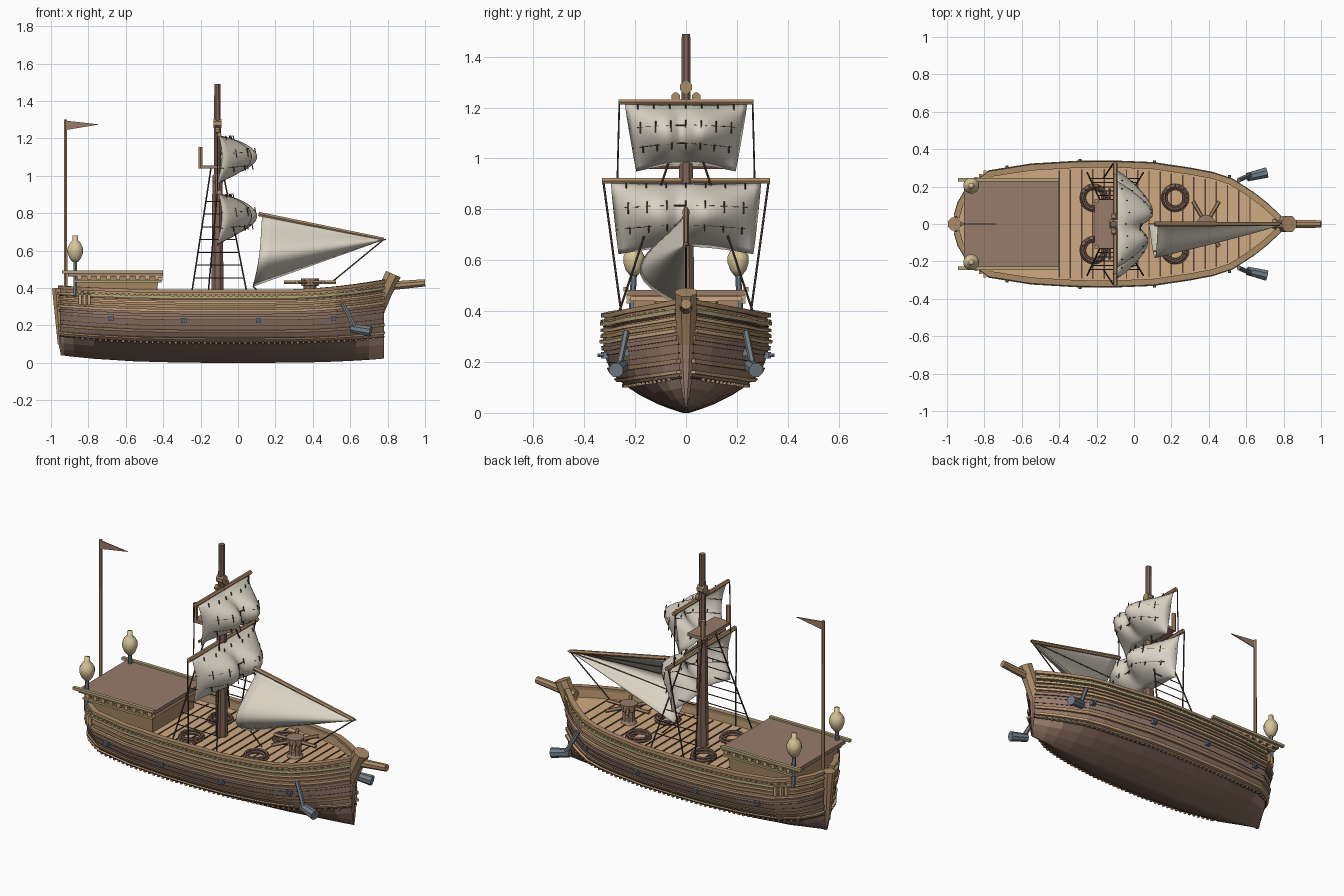
import bpy, bmesh
from math import sin, cos, pi, exp
from mathutils import Vector as V

if "Cube" in bpy.data.objects:
    bpy.data.objects.remove(bpy.data.objects["Cube"])


def material(name, hexa):
    rgb = [int(hexa[i:i + 2], 16) / 255 for i in (0, 2, 4)]
    col = [((c + 0.055) / 1.055) ** 2.4 for c in rgb] + [1]
    m = bpy.data.materials.new(name)
    m.use_nodes = True
    m.diffuse_color = col
    m.node_tree.nodes["Principled BSDF"].inputs["Base Color"].default_value = col
    return m


TAN = material("light_tan_wood", "CFA981")
WOOD = material("mid_wood", "AC8C68")
BROWN = material("hull_brown", "987C6B")
DARK = material("dark_rope", "54433A")
MAST = material("mast_brown", "816658")
SAIL = material("canvas", "DAD3C4")
METAL = material("grey_metal", "747E87")
GLOW = material("lantern_cream", "D8C598")
TRIM = material("olive_trim", "B3A578")


def finish(name, bm, *mats, smooth=False):
    bmesh.ops.recalc_face_normals(bm, faces=bm.faces)
    me = bpy.data.meshes.new(name)
    bm.to_mesh(me)
    bm.free()
    for m in mats:
        me.materials.append(m)
    for p in me.polygons:
        p.use_smooth = smooth
    ob = bpy.data.objects.new(name, me)
    bpy.context.collection.objects.link(ob)
    return ob


def loft(bm, rings, closed=True):
    rows = [[bm.verts.new(p) for p in r] for r in rings]
    n = len(rows[0])
    for a, b in zip(rows, rows[1:]):
        for i in range(n if closed else n - 1):
            j = (i + 1) % n
            bm.faces.new((a[i], a[j], b[j], b[i]))
    if closed:
        bm.faces.new(rows[0])
        bm.faces.new(rows[-1])


def tube(bm, path, radii, sides=6):
    path = [V(p) for p in path]
    d = (path[-1] - path[0]).normalized()
    side = d.cross(V((0, 1, 0)) if abs(d.y) < 0.9 else V((1, 0, 0))).normalized()
    up = d.cross(side)
    angles = [2 * pi * (i + 0.5) / sides for i in range(sides)]
    loft(bm, [[p + r * (cos(a) * side + sin(a) * up) for a in angles]
              for p, r in zip(path, radii)])


def rod(bm, a, b, r=0.004, r2=None, sides=5):
    tube(bm, (a, b), (r, r2 or r), sides)


def box(bm, x0, x1, y0, y1, z0, z1, inset=0):
    loft(bm, [[(x0 + i, y0 + i, z), (x1 - i, y0 + i, z), (x1 - i, y1 - i, z), (x0 + i, y1 - i, z)]
              for z, i in ((z0, inset), (z1, 0))])


def sail_cloth(name, point, nu, nv):
    bm = bmesh.new()
    loft(bm, [[point(i / nu, j / nv) for i in range(nu + 1)] for j in range(nv + 1)], closed=False)
    mod = finish(name, bm, SAIL, smooth=True).modifiers.new("thickness", "SOLIDIFY")
    mod.thickness, mod.offset = .005, 0


def lerp_table(table, x):
    for (a, p), (b, q) in zip(table, table[1:]):
        if x <= b:
            return p + (q - p) * max(0, x - a) / (b - a)
    return table[-1][1]


# Hull shape: plan outline, section curve and sheer
PLAN = [(-.95, .04), (-.93, .11), (-.88, .195), (-.77, .275), (-.55, .31), (-.3, .325), (-.1, .326),
        (.1, .318), (.3, .288), (.42, .265), (.52, .232), (.63, .16), (.7, .105), (.78, .03)]
SECTION = [(0, .04), (.07, .3), (.18, .56), (.3, .78), (.42, .91), (.6, .99), (.75, 1), (1, .98)]
XS = [p[0] for p in PLAN]


def height(x, z):
    sheer = .055 * (max(0, x - .2) / .6) ** 2 + .02 * (max(0, -.3 - x) / .65) ** 2
    return z * (1 + sheer / .38) + (1 - z / .39) * .035 * (abs(x) / .9) ** 3


def side_point(x, z, off=0, s=1):
    e = .01
    slope = (lerp_table(PLAN, x + e) - lerp_table(PLAN, x - e)) / (2 * e)
    n = V((-slope, 1)).normalized()
    w = lerp_table(PLAN, x) * lerp_table(SECTION, z / .39)
    return V((x + n.x * off, s * max(.002, w + n.y * off), height(x, z)))


def strake(bm, z0, z1, out, inner=-.006):
    for s in (1, -1):
        loft(bm, [[side_point(x, z0, inner, s), side_point(x, z0, out, s),
                   side_point(x, z1, out, s), side_point(x, z1, inner, s)] for x in XS])


# Hull shell, coloured by height
levels = [0, .015, .035, .07, .105, .14, .18, .23, .29, .34, .39]
bm = bmesh.new()
loft(bm, [[side_point(x, z, 0, -1) for z in reversed(levels)] + [side_point(x, z) for z in levels]
          for x in XS], closed=False)
for f in bm.faces:
    z = f.calc_center_median().z
    f.material_index = 0 if z < .105 else (2 if z > .3 else 1)
finish("hull", bm, MAST, BROWN, WOOD)

# Wales, rails and planking seams
for name, mat, bands in (
        ("pale_wales", TAN, ((.122, .134, .014), (.272, .286, .014), (.318, .33, .012))),
        ("mid_wales", WOOD, ((.16, .176, .01), (.295, .31, .01))),
        ("brown_wale", BROWN, ((.245, .262, .009),)),
        ("trim_wales", TRIM, ((.343, .358, .016),)),
        ("plank_seams", DARK, ((.104, .112, .005), (.196, .199, .002),
                               (.228, .231, .002), (.335, .341, .004)))):
    bm = bmesh.new()
    for b in bands:
        strake(bm, *b)
    finish(name, bm, mat)
bm = bmesh.new()
strake(bm, .374, .392, .014, -.018)
finish("top_rail", bm, WOOD)
bm = bmesh.new()
strake(bm, .32, .374, -.006, -.014)
finish("bulwark_lining", bm, TAN)

# Rows of small teeth beneath the wales
bm = bmesh.new()
for i in range(52):
    for s in (1, -1):
        for z in (.106, .36):
            p = side_point(-.86 + i * .031, z, .007, s)
            box(bm, p.x - .006, p.x + .006, p.y - .007, p.y + .007, p.z - .006, p.z + .006)
finish("hull_teeth", bm, WOOD)

# Deck with cross seams
bm = bmesh.new()
loft(bm, [[side_point(x, .33, -.004, -1), side_point(x, .33, -.004)] for x in XS], closed=False)
finish("deck", bm, TAN)
bm = bmesh.new()
for i in range(18):
    x = -.4 + i * .06
    p = side_point(x, .33, -.03)
    box(bm, x - .0038, x + .0038, -p.y, p.y, p.z - .004, p.z + .004)
finish("deck_seams", bm, DARK)

# Stem, stern post and bowsprit
bm = bmesh.new()
tube(bm, ((.768, 0, .035), (.75, 0, .17), (.745, 0, .31)), (.008, .03, .042), 8)
tube(bm, ((-.935, 0, .04), (-.945, 0, .12)), (.012, .02), 8)
finish("lower_posts", bm, BROWN)
bm = bmesh.new()
tube(bm, ((.746, 0, .28), (.785, 0, .38), (.83, 0, .475)), (.041, .044, .046), 8)
tube(bm, ((-.945, 0, .1), (-.96, 0, .4)), (.02, .037), 8)
rod(bm, (.74, 0, .405), (1, 0, .428), .027, .021, 8)
finish("posts_and_bowsprit", bm, WOOD)

# Stern cabin
bm = bmesh.new()
box(bm, -.88, -.425, -.21, .21, .33, .462, .012)
finish("cabin", bm, WOOD)
bm = bmesh.new()
box(bm, -.91, -.4, -.23, .23, .462, .484)
finish("cabin_roof", bm, BROWN)
bm = bmesh.new()
for s in (1, -1):
    box(bm, -.94, -.4, s * .236 - .01, s * .236 + .01, .478, .494)
    box(bm, -.88, -.41, s * .225 - .008, s * .225 + .008, .43, .442)
finish("cabin_trim", bm, TRIM)
bm = bmesh.new()
for s in (1, -1):
    for i in range(9):
        x = -.86 + i * .052
        box(bm, x, x + .022, s * .222 - .012, s * .222 + .012, .445, .468)
    for i in range(3):
        p = side_point(-.835 + i * .025, .34, .018, s)
        box(bm, p.x - .008, p.x + .008, p.y - .01, p.y + .01, .31, .365)
box(bm, -.43, -.405, -.22, .22, .44, .458)
finish("cabin_brackets", bm, TAN)

# Lanterns
bm, posts = bmesh.new(), bmesh.new()
for s in (1, -1):
    profile = ((.54, .016), (.56, .032), (.59, .043), (.615, .043), (.64, .03), (.655, .015), (.68, .015))
    tube(bm, [(-.87, s * .205, z) for z, r in profile], [r for z, r in profile], 12)
    rod(posts, (-.87, s * .215, .36), (-.87, s * .205, .545), .012, sides=6)
finish("lanterns", bm, GLOW, smooth=True)
finish("lantern_posts", posts, METAL)

# Flagpole and pennant
bm = bmesh.new()
rod(bm, (-.922, 0, .36), (-.922, 0, 1.3), .011, .009, 6)
finish("flagpole", bm, WOOD)
bm = bmesh.new()
loft(bm, [[(-.92, y, 1.295), (-.74, y, 1.275), (-.92, y, 1.245)] for y in (-.003, .003)])
finish("pennant", bm, BROWN)

# Mast, lookout and yards
MX = -.11
bm = bmesh.new()
tube(bm, [(MX, 0, z) for z in (.32, .9, 1.0, 1.01, 1.49)], (.036, .03, .028, .021, .018), 8)
rod(bm, (MX - .02, -.19, .965), (MX - .02, .19, .965), .008)
finish("mast", bm, MAST)
bm = bmesh.new()
box(bm, -.21, -.1, -.13, .13, 1.038, 1.056)
finish("lookout_floor", bm, BROWN)
bm = bmesh.new()
rod(bm, (MX + .01, -.265, 1.222), (MX + .01, .265, 1.222), .012, sides=6)
rod(bm, (MX + .01, -.33, .912), (MX + .01, .33, .912), .013, sides=6)
for s in (1, -1):
    rod(bm, (-.2, s * .122, 1.04), (-.2, s * .122, 1.155), .013, sides=6)
    rod(bm, (MX - .01, s * .04, 1.242), (MX + .01, s * .04, 1.242), .018, sides=8)
rod(bm, (MX - .022, 0, 1.28), (MX + .022, 0, 1.28), .026, sides=8)
finish("yards_and_blocks", bm, WOOD)


# Square sails: two swollen lobes with short reef ties
def square_sail(top, bottom, w0, w1, depth):
    def point(u, v):
        swell = (.06 + .94 * sin(pi * u) ** .8) * (1 - .38 * exp(-((u - .46) / .1) ** 2))
        x = MX + .008 + depth * abs(sin(pi * v ** .92)) ** .8 * swell + .01 * sin(9 * u + 5 * v) * v
        z = top + (bottom - top) * v + .03 * v * sin(pi * u)
        return V((x, (2 * u - 1) * (w0 + (w1 - w0) * v), z))
    return point


ties = bmesh.new()
for name, point in (("upper_sail", square_sail(1.215, .95, .24, .195, .215)),
                    ("lower_sail", square_sail(.905, .625, .295, .265, .215))):
    sail_cloth(name, point, 24, 14)
    for v in (.08, .36, .66):
        for i in range(7):
            p = point(.1 + i * .133, v)
            rod(ties, p + V((0, 0, .02)), p + V((.008, 0, -.025)), .003)
    for v in (.36, .66):
        for i in range(12):
            rod(ties, point(i / 12, v), point((i + 1) / 12, v), .0035)
finish("reef_ties", ties, DARK)

# Fore triangular sail on its spar
A, B, C = V((.13, 0, .79)), V((.78, 0, .66)), V((.08, 0, .41))


def fore_sail(u, t):
    p = A.lerp(C, t).lerp(B, u)
    belly = sin(pi * t ** 1.35)
    return p + V((.012 * belly, -.18 * belly * (1 - u) ** .9, 0))


sail_cloth("fore_sail", lambda u, t: fore_sail(u * .985, t), 12, 14)
bm = bmesh.new()
rod(bm, A + V((-.02, 0, .006)), B, .013, .011, 6)
finish("fore_spar", bm, WOOD)

# Rigging: shroud ladders, braces, sheets and fore sail seams
bm = bmesh.new()
for s in (1, -1):
    for x0, x1 in ((-.25, -.145), (.05, -.085)):
        rod(bm, (x0, s * .275, .36), (x1, s * .05, 1.04), .0045)
    for i in range(7):
        k = .14 + i * .1
        y, z = s * (.275 - .225 * k), .36 + .68 * k
        rod(bm, (-.25 + .105 * k, y, z), (.05 - .135 * k, y, z), .003)
    rod(bm, (MX, s * .325, .91), (MX - .05, s * .25, .36), .0045)
    rod(bm, (MX, s * .262, 1.22), (MX, s * .27, .91), .0035)
rod(bm, B, (.5, 0, .43), .004)
rod(bm, C, (.16, 0, .33), .004)
for t in (.25, .5, .75):
    for i in range(6):
        rod(bm, fore_sail(i / 6, t) + V((0, .005, 0)), fore_sail((i + 1) / 6, t) + V((0, .005, 0)), .003)
finish("rigging", bm, DARK)

# Coiled ropes on deck
bm = bmesh.new()
for x in (-.215, .22):
    for y in (-.14, .14):
        for r, z in ((.068, .345), (.05, .345), (.06, .358)):
            pts = [V((x + r * cos(a * pi / 8), y + r * sin(a * pi / 8), z)) for a in range(17)]
            for a, b in zip(pts, pts[1:]):
                rod(bm, a, b, .008)
finish("rope_coils", bm, MAST)

# Capstan
bm = bmesh.new()
profile = ((.33, .05), (.35, .036), (.41, .036), (.415, .05), (.452, .05))
tube(bm, [(.385, 0, z) for z, r in profile], [r for z, r in profile], 10)
finish("capstan", bm, BROWN)
bm = bmesh.new()
for i in range(3):
    d = V((cos(i * pi / 3), sin(i * pi / 3), 0)) * .14
    rod(bm, V((.385, 0, .43)) - d, V((.385, 0, .43)) + d, .011, sides=6)
finish("capstan_bars", bm, WOOD)

# Anchors and side fittings
bm = bmesh.new()
for s in (1, -1):
    rod(bm, (.56, s * .235, .32), (.63, s * .265, .175), .013, sides=6)
    rod(bm, (.605, s * .25, .185), (.71, s * .275, .168), .024, .03, 8)
    for x in (-.68, -.29, .11, .51):
        p = side_point(x, .226, 0, s)
        box(bm, x - .014, x + .014, p.y - .016, p.y + .016, p.z - .013, p.z + .013)
        rod(bm, p, p + V((0, s * .03, 0)), .008, sides=6)
finish("anchors_and_fittings", bm, METAL)
